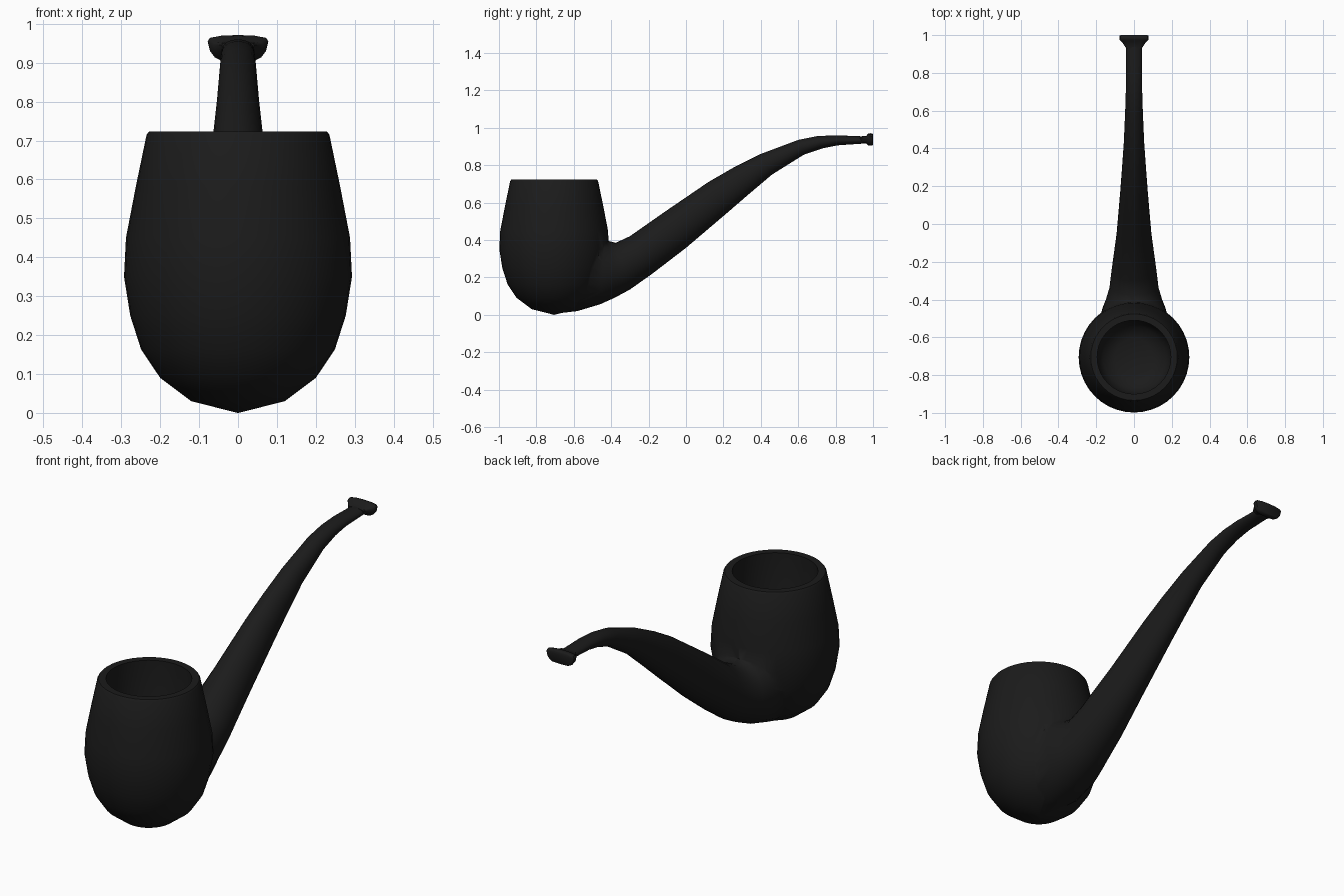
import bpy, bmesh
from math import sin, cos, pi
from mathutils import Vector

if "Cube" in bpy.data.objects:
    bpy.data.objects.remove(bpy.data.objects["Cube"])

BOWL_Y = -0.705
black = bpy.data.materials.new("black")
black.diffuse_color = (0.011, 0.011, 0.011, 1)
black.use_nodes = True
black.node_tree.nodes["Principled BSDF"].inputs["Base Color"].default_value = black.diffuse_color


def loft(name, rings):
    """Skin a list of equal-length closed rings and cap both ends."""
    bm = bmesh.new()
    vs = [[bm.verts.new(p) for p in r] for r in rings]
    n = len(rings[0])
    for a, b in zip(vs, vs[1:]):
        for i in range(n):
            j = (i + 1) % n
            bm.faces.new((a[i], a[j], b[j], b[i]))
    bm.faces.new(vs[0])
    bm.faces.new(vs[-1])
    bmesh.ops.remove_doubles(bm, verts=bm.verts, dist=1e-5)
    bmesh.ops.recalc_face_normals(bm, faces=bm.faces)
    me = bpy.data.meshes.new(name)
    bm.to_mesh(me)
    bm.free()
    me.materials.append(black)
    ob = bpy.data.objects.new(name, me)
    bpy.context.collection.objects.link(ob)
    return ob


def circle(r, z, n=40):
    return [Vector((r * cos(2 * pi * i / n), BOWL_Y + r * sin(2 * pi * i / n), z)) for i in range(n)]


def oval(yt, zt, yb, zb, hw, n=28):
    """Elliptical section between a top and a bottom point of the stem."""
    top, bot = Vector((0, yt, zt)), Vector((0, yb, zb))
    mid, up = (top + bot) / 2, (top - bot) / 2
    return [mid + Vector((hw * cos(2 * pi * i / n), 0, 0)) + up * sin(2 * pi * i / n) for i in range(n)]


def boolean(ob, other, op):
    m = ob.modifiers.new(op, 'BOOLEAN')
    m.operation, m.object, m.solver = op, other, 'EXACT'
    bpy.context.view_layer.objects.active = ob
    bpy.ops.object.modifier_apply(modifier=m.name)
    bpy.data.objects.remove(other)


def smooth(ob, angle):
    bpy.ops.object.select_all(action='DESELECT')
    ob.select_set(True)
    bpy.context.view_layer.objects.active = ob
    bpy.ops.object.shade_smooth_by_angle(angle=angle)


# bowl: faceted egg profile (radius, height)
profile = [(0.001, 0), (0.12, 0.03), (0.2, 0.09), (0.249, 0.163), (0.277, 0.25),
           (0.293, 0.35), (0.288, 0.45), (0.263, 0.58), (0.235, 0.715), (0.229, 0.723)]
pipe = loft("pipe_bowl_and_stem", [circle(r, z) for r, z in profile])

# stem: sections given as top point, bottom point, half width
sections = [
    (-0.56, 0.50, -0.70, 0.006, 0.12),
    (-0.46, 0.48, -0.58, 0.02, 0.185),
    (-0.437, 0.425, -0.46, 0.056, 0.168),
    (-0.415, 0.395, -0.38, 0.092, 0.148),
    (-0.375, 0.385, -0.30, 0.135, 0.13),
    (-0.30, 0.42, -0.18, 0.22, 0.118),
    (-0.10, 0.56, 0.00, 0.358, 0.092),
    (0.12, 0.71, 0.22, 0.545, 0.073),
    (0.25, 0.785, 0.33, 0.64, 0.064),
    (0.40, 0.86, 0.46, 0.75, 0.054),
    (0.60, 0.935, 0.63, 0.856, 0.046),
    (0.70, 0.955, 0.73, 0.89, 0.043),
    (0.80, 0.96, 0.81, 0.906, 0.042),
    (0.97, 0.953, 0.97, 0.917, 0.042),
]
boolean(pipe, loft("stem", [oval(*s) for s in sections]), 'UNION')

# tobacco chamber
boolean(pipe, loft("chamber", [circle(r, z) for r, z in
        [(0.10, 0.2), (0.165, 0.23), (0.195, 0.3), (0.195, 0.8)]]), 'DIFFERENCE')
smooth(pipe, 0.75)

# mouthpiece lip: D-shaped flange flaring out of the stem end
half = [(0.0, 0.971), (0.04, 0.970), (0.072, 0.964), (0.078, 0.955), (0.072, 0.93),
        (0.06, 0.914), (0.045, 0.906), (0.0, 0.904)]
outline = half + [(-x, z) for x, z in half[-2:0:-1]]


def lip_ring(y, sx, sz):
    return [Vector((x * sx, y, 0.936 + (z - 0.936) * sz)) for x, z in outline]


lip = loft("mouthpiece_lip", [lip_ring(0.93, 0.53, 0.5), lip_ring(0.964, 0.82, 0.6),
                              lip_ring(0.974, 0.97, 0.93), lip_ring(0.985, 1, 1),
                              lip_ring(0.996, 0.98, 0.94), lip_ring(1.0, 0.9, 0.8)])
smooth(lip, 0.75)
